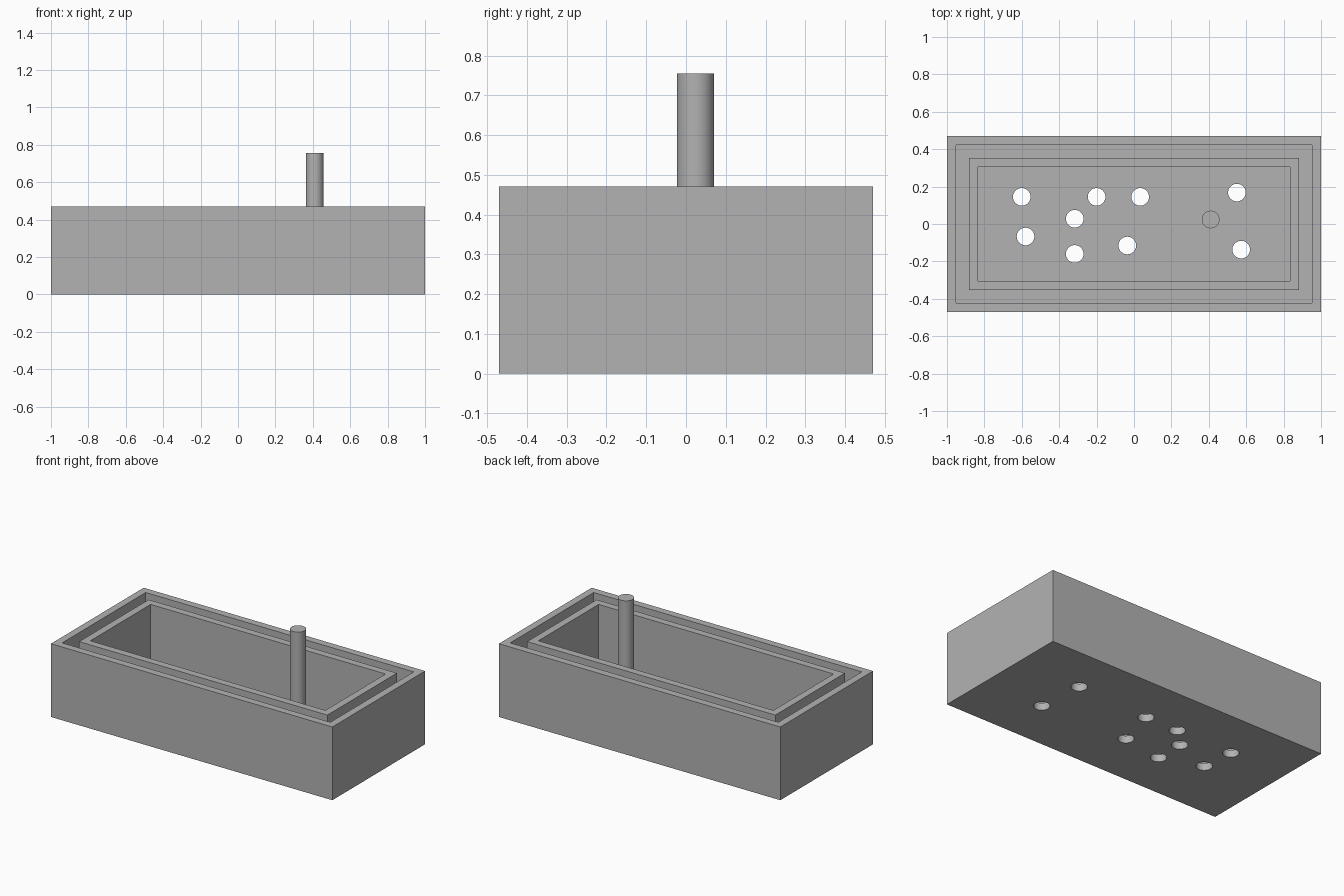
import bpy, bmesh, math

cube = bpy.data.objects.get("Cube")
if cube:
    bpy.data.objects.remove(cube, do_unlink=True)

UNIT = 2 / 85                      # one module of the design
HALF_X, HALF_Y, HEIGHT = 1.0, 20 * UNIT, 20 * UNIT
FLOOR = 2 * UNIT
RADIUS = 2 * UNIT                  # shared by the drain holes and the post

grey = bpy.data.materials.new("plain grey")
grey.use_nodes = True
colour = (0.45, 0.45, 0.45, 1)
grey.diffuse_color = colour
grey.node_tree.nodes["Principled BSDF"].inputs["Base Color"].default_value = colour


def add_object(name, bm):
    bmesh.ops.recalc_face_normals(bm, faces=bm.faces)
    mesh = bpy.data.meshes.new(name)
    bm.to_mesh(mesh)
    bm.free()
    mesh.materials.append(grey)
    obj = bpy.data.objects.new(name, mesh)
    bpy.context.collection.objects.link(obj)
    return obj


def add_cylinder(bm, x, y, bottom, top):
    made = bmesh.ops.create_cone(bm, cap_ends=True, segments=48, radius1=RADIUS,
                                 radius2=RADIUS, depth=top - bottom)
    bmesh.ops.translate(bm, verts=made["verts"], vec=(x, y, (top + bottom) / 2))


def smooth(obj):
    bpy.ops.object.select_all(action="DESELECT")
    obj.select_set(True)
    bpy.context.view_layer.objects.active = obj
    bpy.ops.object.shade_smooth_by_angle(angle=math.radians(30))


# Double-walled tray: rectangles stepping inward, as (inset, height)
profile = [(0, 0), (0, HEIGHT), (2, HEIGHT), (2, FLOOR),
           (5, FLOOR), (5, HEIGHT), (7, HEIGHT), (7, FLOOR)]
bm = bmesh.new()
rings = []
for inset, z in profile:
    x, y = HALF_X - inset * UNIT, HALF_Y - inset * UNIT
    rings.append([bm.verts.new((sx * x, sy * y, z))
                  for sx, sy in ((-1, -1), (1, -1), (1, 1), (-1, 1))])
for a, b in zip(rings, rings[1:]):
    for i in range(4):
        j = (i + 1) % 4
        bm.faces.new((a[i], a[j], b[j], b[i]))
bm.faces.new(rings[0])
bm.faces.new(rings[-1])
tray = add_object("double_walled_tray", bm)

# Drain holes through the floor
holes = [(-0.60, 0.145), (-0.20, 0.145), (0.033, 0.145), (0.55, 0.168), (-0.317, 0.028),
         (-0.58, -0.067), (-0.317, -0.16), (-0.036, -0.115), (0.573, -0.137)]
bm = bmesh.new()
for x, y in holes:
    add_cylinder(bm, x, y, -FLOOR, 2 * FLOOR)
cutter = add_object("drain_hole_cutter", bm)
cutter.hide_render = True

cut = tray.modifiers.new("drain_holes", "BOOLEAN")
cut.operation = "DIFFERENCE"
cut.solver = "EXACT"
cut.object = cutter
bpy.context.view_layer.objects.active = tray
bpy.ops.object.modifier_apply(modifier=cut.name)
bpy.data.objects.remove(cutter, do_unlink=True)
smooth(tray)

# Upright post standing on the floor
bm = bmesh.new()
add_cylinder(bm, 0.41, 0.024, FLOOR / 2, 0.755)
smooth(add_object("upright_post", bm))
